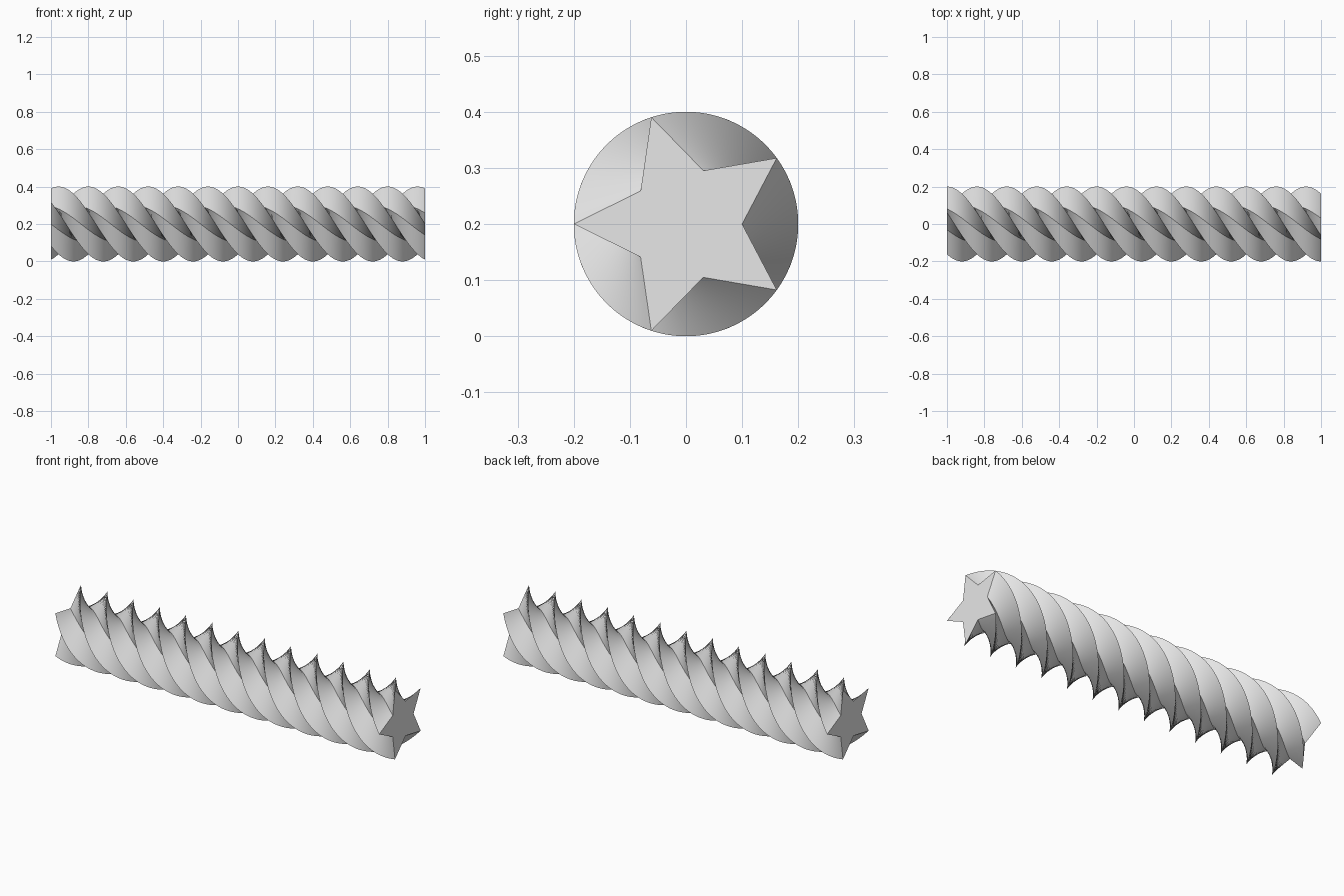
import bpy, bmesh
from math import sin, cos, pi, radians

cube = bpy.data.objects.get("Cube")
if cube:
    bpy.data.objects.remove(cube, do_unlink=True)

LENGTH, OUTER, INNER = 2.0, 0.2, 0.1
POINTS, TWIST, STEPS = 5, radians(900), 360

# Plain grey material
grey = bpy.data.materials.new("light grey")
grey.use_nodes = True
colour = (0.8, 0.8, 0.8, 1)
grey.diffuse_color = colour
grey.node_tree.nodes["Principled BSDF"].inputs["Base Color"].default_value = colour

bm = bmesh.new()


def star_ring(t):
    """One star cross-section at fraction t along the bar, turned by the twist."""
    ring = []
    for i in range(2 * POINTS):
        r = INNER if i % 2 else OUTER
        a = pi + TWIST * (t - 1) + i * pi / POINTS
        ring.append(bm.verts.new((LENGTH * (t - 0.5), r * cos(a), OUTER + r * sin(a))))
    return ring


# Twisted flanks, lofted from ring to ring
rings = [star_ring(s / STEPS) for s in range(STEPS + 1)]
for a, b in zip(rings, rings[1:]):
    for i in range(2 * POINTS):
        j = (i + 1) % (2 * POINTS)
        bm.faces.new((a[i], a[j], b[j], b[i]))

# Flat star end caps
bm.faces.new(rings[0][::-1])
bm.faces.new(rings[-1])
bmesh.ops.recalc_face_normals(bm, faces=bm.faces[:])

mesh = bpy.data.meshes.new("twisted_star_bar")
bm.to_mesh(mesh)
bm.free()
mesh.materials.append(grey)
bar = bpy.data.objects.new("twisted_star_bar", mesh)
bpy.context.collection.objects.link(bar)

# Smooth flanks with crisp ridges, grooves and ends
bpy.ops.object.select_all(action="DESELECT")
bar.select_set(True)
bpy.context.view_layer.objects.active = bar
bpy.ops.object.shade_smooth_by_angle(angle=radians(30))
